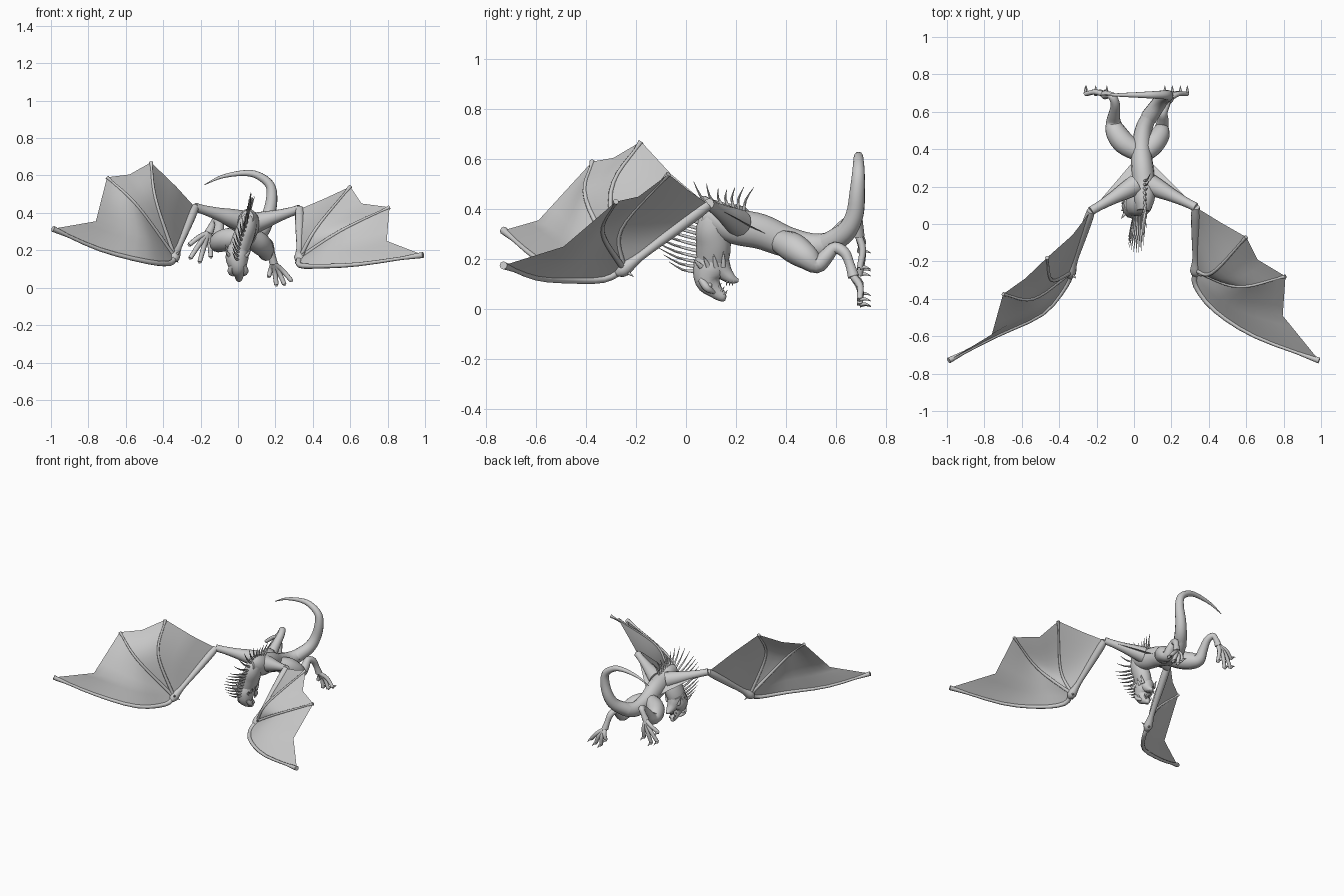
import bpy, bmesh, math
from mathutils import Vector as V

cube = bpy.data.objects.get("Cube")
if cube:
    bpy.data.objects.remove(cube)

grey = bpy.data.materials.new("plain_grey")
grey.use_nodes = True
COLOUR = (0.6, 0.6, 0.6, 1)
grey.diffuse_color = COLOUR
grey.node_tree.nodes["Principled BSDF"].inputs["Base Color"].default_value = COLOUR


def finish(bm, name, angle=60):
    mesh = bpy.data.meshes.new(name)
    bm.to_mesh(mesh)
    bm.free()
    mesh.materials.append(grey)
    ob = bpy.data.objects.new(name, mesh)
    bpy.context.collection.objects.link(ob)
    bpy.ops.object.select_all(action='DESELECT')
    ob.select_set(True)
    bpy.context.view_layer.objects.active = ob
    bpy.ops.object.shade_smooth_by_angle(angle=math.radians(angle))
    return ob


def spline(pts, steps):
    """Smooth curve through points of any size, as a list of Vectors."""
    p = [V(q) for q in pts]
    p = [2 * p[0] - p[1]] + p + [2 * p[-1] - p[-2]]
    out = []
    for i in range(1, len(p) - 2):
        a, b, c, d = p[i - 1:i + 3]
        for k in range(steps):
            t = k / steps
            out.append(b + (c - a) * (t / 2) + (2 * a - 5 * b + 4 * c - d) * (t * t / 2)
                       + (3 * b - a - 3 * c + d) * (t ** 3 / 2))
    return out + [p[-2]]


def add_tube(bm, pts, sides=10, steps=4, wide=1.0):
    """Round limb through (x, y, z, radius) points."""
    path = spline(pts, steps)
    pos = [q.to_3d() for q in path]
    u = V((1, 0, 0))
    rings = []
    for i, q in enumerate(path):
        tan = (pos[min(i + 1, len(pos) - 1)] - pos[max(i - 1, 0)]).normalized()
        u = u - tan * u.dot(tan)
        if u.length < 0.05:
            u = tan.orthogonal()
        u.normalize()
        w = tan.cross(u)
        r = max(q[3], 0.001)
        rings.append([bm.verts.new(pos[i] + (u * math.cos(a) * wide + w * math.sin(a)) * r)
                      for a in [2 * math.pi * k / sides for k in range(sides)]])
    for a, b in zip(rings, rings[1:]):
        for k in range(sides):
            n = (k + 1) % sides
            bm.faces.new((a[k], a[n], b[n], b[k]))
    bm.faces.new(rings[0][::-1])
    bm.faces.new(rings[-1])


def tube(name, pts, **kw):
    bm = bmesh.new()
    add_tube(bm, pts, **kw)
    return finish(bm, name)


def add_spike(bm, base, tip, r, bend=(0, 0, 0)):
    base, tip = V(base), V(tip)
    mid = (base + tip) / 2 + V(bend)
    add_tube(bm, [(*base, r), (*mid, r * .65), (*tip, .001)], sides=6, steps=2)


def add_patch(bm, a, b, edge_mid, n=8):
    """Membrane between curves a and b, its outer edge pinched to a corner at edge_mid."""
    sag = V(edge_mid) - (a[-1] + b[-1]) / 2
    last = len(a) - 1
    grid = [[bm.verts.new(p.lerp(q, j / n) + sag * ((1 - abs(2 * j / n - 1)) * (i / last) ** 2))
             for j in range(n + 1)] for i, (p, q) in enumerate(zip(a, b))]
    for i in range(last):
        for j in range(n):
            bm.faces.new((grid[i][j], grid[i][j + 1], grid[i + 1][j + 1], grid[i + 1][j]))


# Body, from the chest to the hips
tube("body", [(.05, .07, .375, .04), (.055, .13, .36, .064), (.055, .2, .33, .071),
              (.045, .3, .31, .07), (.04, .4, .27, .062), (.05, .5, .25, .054),
              (.08, .57, .26, .048), (.12, .63, .3, .04)], sides=16, wide=.85)

# Tail rising and curling over to the side
tube("tail", [(.08, .57, .26, .046), (.13, .64, .31, .041), (.16, .675, .38, .036),
              (.18, .685, .47, .031), (.17, .69, .55, .025), (.1, .69, .603, .02),
              (.02, .69, .612, .015), (-.09, .69, .592, .009), (-.18, .69, .55, .002)], sides=12)

# Neck curling down and under the chest
tube("neck", [(.06, .17, .35, .062), (.055, .12, .36, .06), (.045, .105, .315, .066),
              (.025, .11, .26, .07), (.005, .105, .2, .066), (0, .09, .14, .05)], sides=14, wide=.8)

# Head hangs upside down with its mouth open toward the belly
tube("skull", [(.0, .11, .22, .06), (-.005, .095, .16, .068), (0, .09, .11, .052),
               (.005, .12, .07, .03), (.005, .15, .048, .02), (.005, .16, .044, .008)], sides=12, wide=.9)
tube("lower_jaw", [(0, .13, .18, .05), (.005, .155, .145, .034), (.01, .185, .12, .02),
                   (.01, .21, .114, .007)], sides=10, wide=1.1)
bm = bmesh.new()
for side in (-1, 1):
    for k in range(3):
        y = .13 + k * .012
        add_spike(bm, (.005 + side * .018, y, .085 - k * .014), (.005 + side * .018, y + .012, .105 - k * .014), .005)
        add_spike(bm, (.005 + side * .018, y + .035, .115), (.005 + side * .016, y + .03, .092), .005)
finish(bm, "teeth")
bm = bmesh.new()
for side in (-1, 1):
    for k in range(4):
        add_spike(bm, (side * .045, .06 + .03 * k, .17), (side * .068, .03 + .04 * k, .2 + .01 * k), .012)
    add_tube(bm, [(side * .03, .06, .12, .014), (side * .04, .085, .085, .016),
                  (side * .025, .115, .065, .006)], sides=8)
finish(bm, "cheek_frills_and_brows")
for name, side in (("left_eye", 1), ("right_eye", -1)):
    bm = bmesh.new()
    bmesh.ops.create_uvsphere(bm, u_segments=10, v_segments=8, radius=.01)
    bmesh.ops.translate(bm, verts=bm.verts, vec=(side * .042, .095, .095))
    finish(bm, name)

# Spines: curved ones leaning off the back, long ones fanning off the neck
bm = bmesh.new()
bases = spline([(.055, .23, .385), (.055, .17, .41), (.055, .1, .405), (.045, .05, .345),
                (.025, .045, .28), (.005, .045, .21), (0, .04, .15)], 3)
for i, base in enumerate(bases):
    t = i / (len(bases) - 1)
    angle = math.radians(68 + 92 * min(1, t * 1.8))
    out = V((.3 - .55 * t, math.cos(angle), math.sin(angle)))
    size = .11 - .25 * t if t < .2 else .06 + .15 * math.sin(math.pi * min(1, (t - .2) * 1.1))
    add_spike(bm, base, base + out * size, .008, (0, -.012 * (1 - t), -.012 * t))
finish(bm, "back_and_neck_spines")

# Wings: one set of joints per side
left = dict(shoulder=(.09, .21, .345), elbow=(.33, .09, .42), wrist=(.33, -.25, .16),
            flank=(.08, .34, .29), hollow=(.2, .22, .355),
            a=[(.42, -.26, .32), (.6, -.07, .54)],
            b=[(.56, -.335, .31), (.81, -.28, .43)],
            c=[(.33, -.33, .12), (.43, -.46, .115), (.645, -.6, .125), (.99, -.73, .175)],
            edges=[(.46, .01, .475), (.66, -.19, .45), (.795, -.49, .25)])
right = dict(shoulder=(.01, .21, .36), elbow=(-.23, .07, .43), wrist=(-.34, -.26, .165),
             flank=(.0, .34, .29), hollow=(-.11, .21, .36),
             a=[(-.44, -.3, .47), (-.465, -.18, .67)],
             b=[(-.54, -.4, .44), (-.7, -.375, .59)],
             c=[(-.365, -.33, .13), (-.49, -.48, .14), (-.74, -.6, .205), (-.99, -.73, .315)],
             edges=[(-.33, -.06, .54), (-.58, -.29, .605), (-.76, -.59, .355)])


def resample(pts, n=12):
    fine = spline(pts, 24)
    return [fine[round(i * (len(fine) - 1) / n)] for i in range(n + 1)]


for name, w in (("left", left), ("right", right)):
    sh, el, wr = (V(w[k]) for k in ("shoulder", "elbow", "wrist"))
    mid = sh.lerp(el, .5)
    tube(name + "_upper_arm", [(*sh, .056), (*sh.lerp(el, .25), .046), (*mid, .034),
                               (*sh.lerp(el, .8), .025), (*el, .024)], sides=12)
    tube(name + "_forearm", [(*el, .022), (*el.lerp(wr, .15), .025), (*el.lerp(wr, .4), .023),
                             (*el.lerp(wr, .8), .018), (*wr, .03), (*(wr + V((0, -.03, -.02))), .012)], sides=12)
    fingers = [resample([wr] + w[k]) for k in "abc"]
    for label, f, r in zip(("inner", "middle", "outer"), fingers, (.012, .012, .017)):
        pts = [(*q, r * (1 - .5 * i / 12)) for i, q in enumerate(f)]
        pts[-1] = (*f[-1], r * .95)
        tube(name + "_" + label + "_finger", pts, sides=8, steps=1)
    bm = bmesh.new()
    rails = [resample([wr, wr.lerp(el, .5), el])] + fingers
    for p, q, e in zip(rails, rails[1:], w["edges"]):
        add_patch(bm, p, q, e)
    flank = V(w["flank"])
    add_patch(bm, resample([el, mid, sh]), resample([el, w["hollow"], flank]), (sh + flank) / 2)
    finish(bm, name + "_wing_membrane", 80)
    # Thumb claws at the wrist
    bm = bmesh.new()
    for d in ((.02, .04, -.03), (-.025, -.02, -.03), (.03, -.03, .03)):
        add_spike(bm, wr, wr + V(d), .013)
    finish(bm, name + "_thumb_claws")

# Hind legs, with long toes spreading downward and claws hooking back
legs = {
    "left": ([(.06, .38, .27, .05), (.105, .43, .245, .06), (.14, .48, .21, .052), (.15, .525, .178, .035),
              (.155, .56, .21, .03), (.155, .595, .245, .024), (.17, .635, .225, .022),
              (.18, .655, .18, .019), (.19, .67, .13, .023)],
             [(.165, .06), (.205, .015), (.248, .018), (.285, .038)]),
    "right": ([(.03, .38, .27, .05), (-.05, .43, .26, .06), (-.095, .49, .245, .056), (-.11, .545, .235, .04),
               (-.105, .59, .285, .031), (-.1, .64, .34, .025), (-.115, .68, .36, .022),
               (-.135, .69, .335, .019), (-.155, .69, .295, .024)],
              [(-.145, .165), (-.205, .138), (-.255, .158), (-.26, .23)]),
}
for name, (leg, tips) in legs.items():
    tube(name + "_hind_leg", leg, sides=12)
    ankle = V(leg[-1][:3])
    bm = bmesh.new()
    for x, z in tips:
        end = V((x, .695, z))
        knuckle = ankle.lerp(end, .5) + V((0, .014, .008))
        add_tube(bm, [(*ankle, .015), (*knuckle, .014), (*end, .012)], sides=8, steps=3)
        add_spike(bm, end, end + V((0, .045, -.006)), .01, (0, 0, .006))
    finish(bm, name + "_toes_and_claws")
